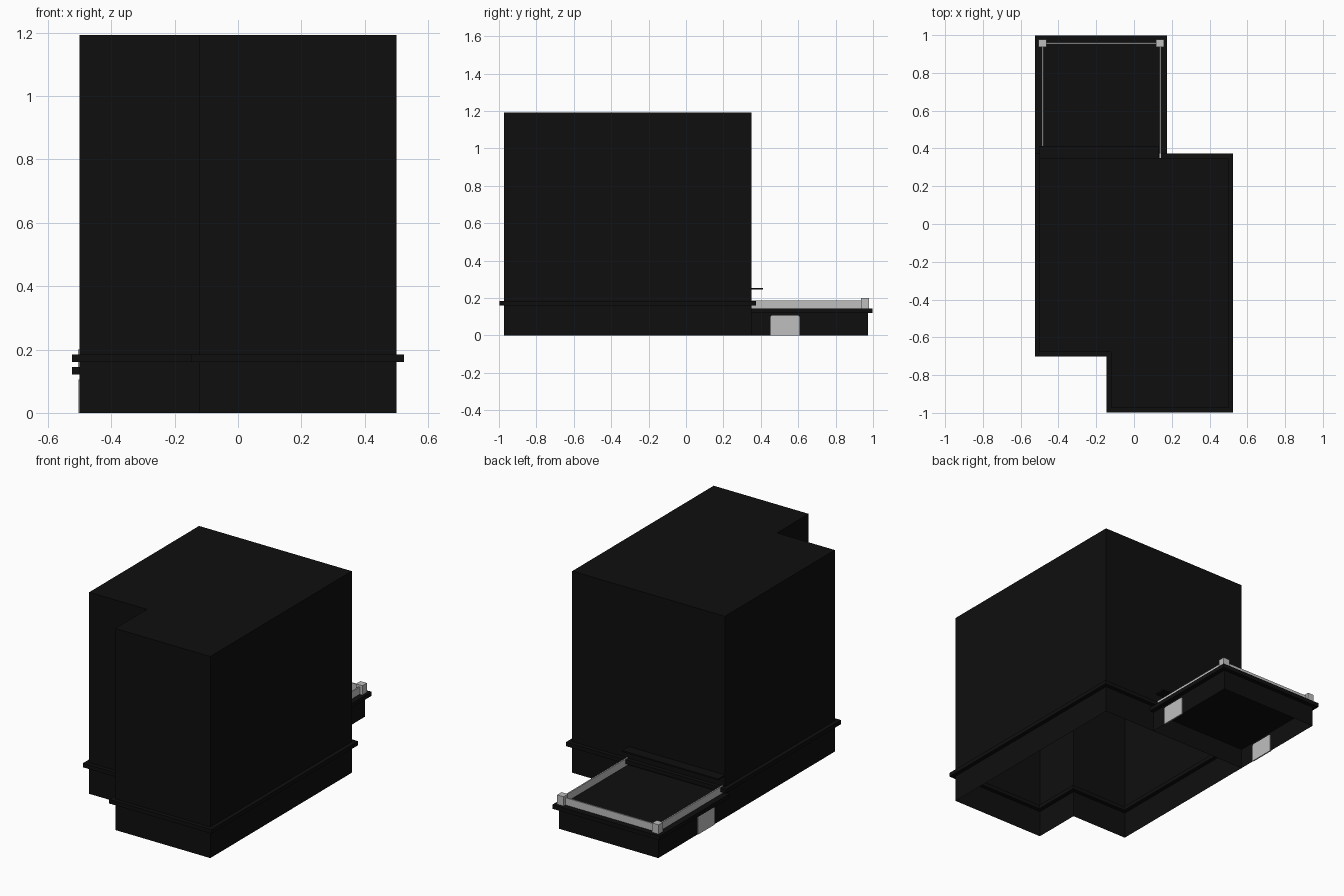
import bpy
import bmesh

cube = bpy.data.objects.get("Cube")
if cube:
    bpy.data.objects.remove(cube, do_unlink=True)


def material(name, value):
    m = bpy.data.materials.new(name)
    m.use_nodes = True
    colour = (value, value, value, 1)
    m.diffuse_color = colour
    m.node_tree.nodes["Principled BSDF"].inputs["Base Color"].default_value = colour
    return m


BLACK = material("black", 0.0045)
GREY = material("light grey", 0.52)


def finish(bm, name, mat):
    bmesh.ops.recalc_face_normals(bm, faces=bm.faces)
    mesh = bpy.data.meshes.new(name)
    bm.to_mesh(mesh)
    bm.free()
    mesh.materials.append(mat)
    obj = bpy.data.objects.new(name, mesh)
    bpy.context.collection.objects.link(obj)
    return obj


def prism(name, outline, z0, z1, mat, bottom=True):
    """Outline in plan, raised from z0 to z1; the underside can stay open."""
    bm = bmesh.new()
    low = [bm.verts.new((x, y, z0)) for x, y in outline]
    high = [bm.verts.new((x, y, z1)) for x, y in outline]
    for i in range(len(low)):
        j = (i + 1) % len(low)
        bm.faces.new((low[i], low[j], high[j], high[i]))
    bm.faces.new(high)
    if bottom:
        bm.faces.new(low[::-1])
    return finish(bm, name, mat)


def rect(x0, x1, y0, y1):
    return [(x0, y0), (x1, y0), (x1, y1), (x0, y1)]


def house_plan(d=0.0):
    """Notched plan of the main block, offset outward by d."""
    l, r, f, b = -0.5 - d, 0.5 + d, -0.973 - d, 0.35 + d
    nx, ny = -0.122 - d, -0.677 - d
    return [(nx, f), (r, f), (r, b), (l, b), (l, ny), (nx, ny)]


def ring(name, outer, inner, z0, z1, mat):
    bm = bmesh.new()
    loops = [[bm.verts.new((x, y, z)) for x, y in plan]
             for plan, z in ((outer, z0), (outer, z1), (inner, z1), (inner, z0))]
    n = len(outer)
    for k in range(4):
        a, b = loops[k], loops[(k + 1) % 4]
        for i in range(n):
            j = (i + 1) % n
            bm.faces.new((a[i], a[j], b[j], b[i]))
    return finish(bm, name, mat)


# Main block, open underneath, with its projecting band
prism("main_block", house_plan(), 0, 1.193, BLACK, bottom=False)
ring("main_band", house_plan(0.024), house_plan(-0.024), 0.16, 0.184, BLACK)

# Low rear extension and its flat roof
prism("extension_walls", rect(-0.5, 0.15, 0.35, 0.973), 0, 0.13, BLACK, bottom=False)
prism("extension_roof", rect(-0.524, 0.176, 0.335, 0.998), 0.121, 0.145, BLACK)

# Thin ledge on the back wall above the roof
prism("rear_ledge", rect(-0.5, 0.13, 0.35, 0.412), 0.246, 0.254, BLACK)

# Parapet rails and corner posts
RAIL_L, RAIL_R, RAIL_B, T = -0.484, 0.138, 0.957, 0.004
for side, x in (("right", RAIL_L), ("left", RAIL_R)):
    prism(side + "_rail", rect(x - T, x + T, 0.35, RAIL_B), 0.145, 0.188, GREY)
    prism(side + "_post", rect(x - 0.021, x + 0.021, RAIL_B - 0.021, RAIL_B + 0.021),
          0.145, 0.2, GREY)
prism("back_rail", rect(RAIL_L, RAIL_R, RAIL_B - T, RAIL_B + T), 0.145, 0.188, GREY)

# Pale openings in both extension side walls, with clipped top corners
for side, x in (("right", -0.5), ("left", 0.15)):
    y0, y1, top, c = 0.452, 0.606, 0.106, 0.006
    shape = [(y0, 0), (y1, 0), (y1, top - c), (y1 - c, top), (y0 + c, top), (y0, top - c)]
    bm = bmesh.new()
    face = bm.faces.new([bm.verts.new((x - T, y, z)) for y, z in shape])
    grown = bmesh.ops.extrude_face_region(bm, geom=[face], use_keep_orig=True)
    moved = [v for v in grown["geom"] if isinstance(v, bmesh.types.BMVert)]
    bmesh.ops.translate(bm, verts=moved, vec=(2 * T, 0, 0))
    finish(bm, side + "_opening", GREY)
